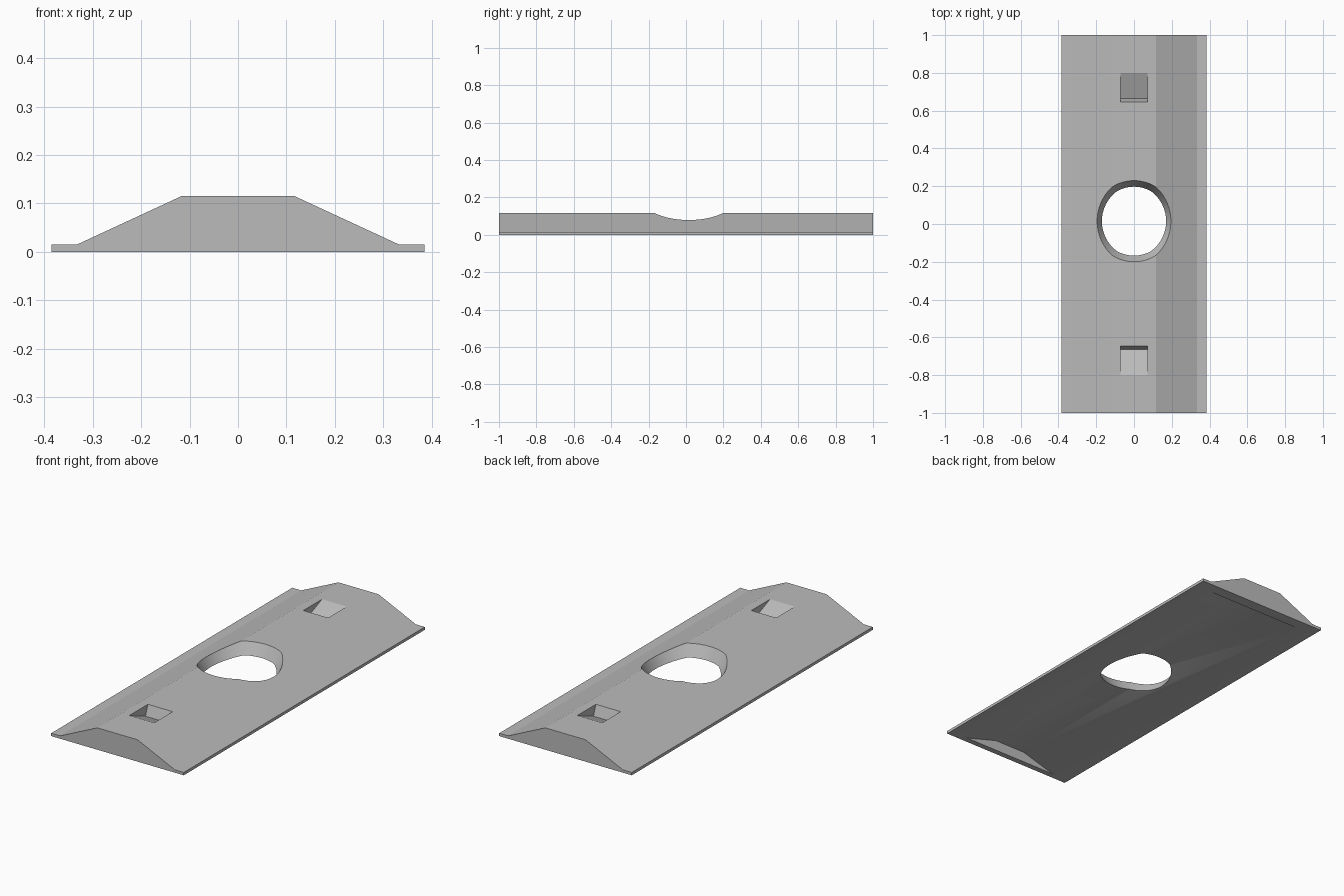
import bpy
import bmesh

cube = bpy.data.objects.get("Cube")
if cube:
    bpy.data.objects.remove(cube, do_unlink=True)

grey = bpy.data.materials.new("plain grey")
grey.use_nodes = True
colour = (0.5, 0.5, 0.5, 1)
grey.diffuse_color = colour
grey.node_tree.nodes["Principled BSDF"].inputs["Base Color"].default_value = colour


def make_object(name, bm):
    bmesh.ops.recalc_face_normals(bm, faces=bm.faces)
    mesh = bpy.data.meshes.new(name)
    bm.to_mesh(mesh)
    bm.free()
    mesh.materials.append(grey)
    obj = bpy.data.objects.new(name, mesh)
    bpy.context.collection.objects.link(obj)
    return obj


def prism(name, profile, axis, start, end):
    """Extrude a closed profile along x (profile is y, z) or y (profile is x, z)."""
    bm = bmesh.new()
    if axis == "x":
        points = [(start, a, b) for a, b in profile]
        move = (end - start, 0, 0)
    else:
        points = [(a, start, b) for a, b in profile]
        move = (0, end - start, 0)
    face = bm.faces.new([bm.verts.new(p) for p in points])
    new = bmesh.ops.extrude_face_region(bm, geom=[face], use_keep_orig=True)
    verts = [v for v in new["geom"] if isinstance(v, bmesh.types.BMVert)]
    bmesh.ops.translate(bm, vec=move, verts=verts)
    return make_object(name, bm)


def mirrored(half):
    return half + [(-x, z) for x, z in reversed(half)]


# Raised plate with thin side flanges
plate = prism("base_plate",
              mirrored([(0.385, 0), (0.385, 0.015), (0.333, 0.015), (0.117, 0.115)]),
              "y", -1, 1)

# Hollow underside, closed at both ends
cutters = [prism("underside_cutter", mirrored([(0.297, -0.005), (0.09, 0.055)]),
                 "y", -0.97, 0.94)]

# Tapered round opening
low, high, slope = -0.02, 0.15, 0.54
bm = bmesh.new()
bmesh.ops.create_cone(bm, cap_ends=True, segments=48, depth=high - low,
                      radius1=0.153 + slope * low, radius2=0.153 + slope * high)
bmesh.ops.translate(bm, vec=(0, 0.015, (low + high) / 2), verts=bm.verts)
cutters.append(make_object("opening_cutter", bm))

# Wedge pockets near each end, ramping up outwards
for side, label in ((-1, "front"), (1, "back")):
    wedge = [(0.645, 0.115), (0.665, 0.06), (0.8, 0.115), (0.8, 0.15), (0.645, 0.15)]
    cutters.append(prism(label + "_pocket_cutter", [(side * y, z) for y, z in wedge],
                         "x", -0.072, 0.072))

# Cut the plate, then drop the helpers
bpy.context.view_layer.objects.active = plate
plate.select_set(True)
for cutter in cutters:
    cutter.hide_render = True
    cut = plate.modifiers.new(cutter.name, "BOOLEAN")
    cut.operation = "DIFFERENCE"
    cut.solver = "EXACT"
    cut.object = cutter
    bpy.ops.object.modifier_apply(modifier=cut.name)
    bpy.data.objects.remove(cutter, do_unlink=True)

bpy.ops.object.shade_smooth_by_angle(angle=0.35)
